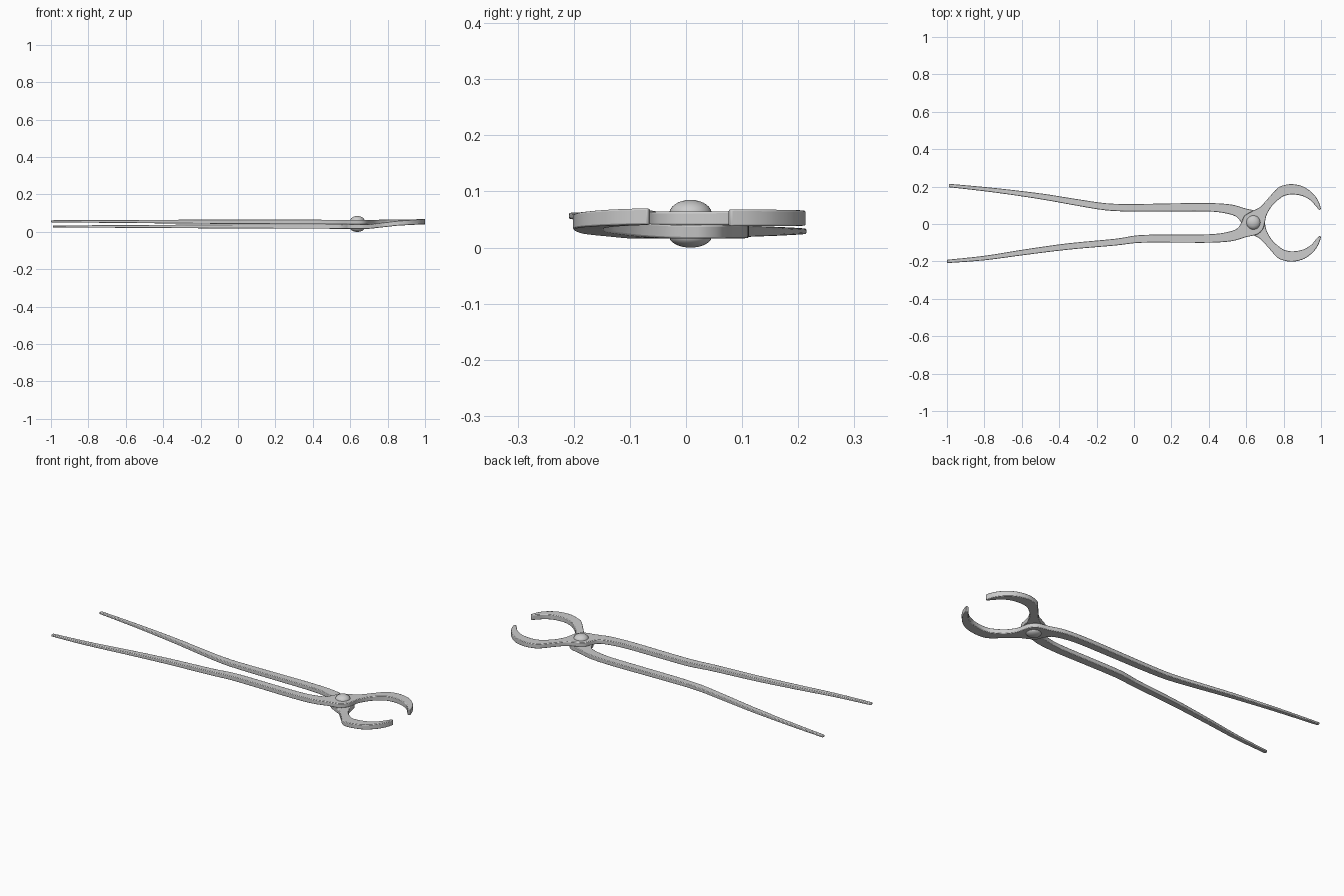
import bpy, bmesh
from mathutils import Vector

if "Cube" in bpy.data.objects:
    bpy.data.objects.remove(bpy.data.objects["Cube"])

# Handle centre stations: x, y, width
HANDLE_A = [(-1.0, -.200, .018), (-.80, -.182, .024), (-.58, -.150, .030), (-.35, -.120, .034),
            (-.10, -.097, .036), (.03, -.080, .041), (.22, -.078, .043)]
HANDLE_B = [(-.99, -.194, .018), (-.75, -.169, .024), (-.50, -.136, .031), (-.32, -.106, .035),
            (-.15, -.080, .038), (0, -.075, .040), (.22, -.077, .043)]
# Joint and jaw: paired edge points (outer x, y, inner x, y)
JAW = [(.40, -.055, .40, -.100), (.49, -.045, .52, -.092), (.55, -.025, .60, -.070),
       (.575, .010, .66, -.055), (.592, .045, .69, -.025), (.635, .070, .70, .010),
       (.675, .092, .71, .050), (.72, .140, .74, .100), (.765, .190, .785, .140),
       (.80, .207, .812, .153), (.85, .213, .85, .158), (.91, .198, .90, .150),
       (.96, .160, .943, .127), (.988, .118, .970, .098), (1.0, .080, .990, .075)]


def smooth(rows, steps=4):
    """Catmull-Rom interpolation through rows of numbers."""
    pts = [Vector(r) for r in rows]
    out = []
    for i in range(len(pts) - 1):
        p0, p1, p2 = pts[max(i - 1, 0)], pts[i], pts[i + 1]
        p3 = pts[min(i + 2, len(pts) - 1)]
        for s in range(steps):
            t = s / steps
            out.append(.5 * (2 * p1 + (p2 - p0) * t + (2 * p0 - 5 * p1 + 4 * p2 - p3) * t * t
                             + (3 * p1 - p0 - 3 * p2 + p3) * t ** 3))
    return out + [pts[-1]]


def level(keys, x):
    """Bottom and top height at x, from (x, bottom, top) keys."""
    x = min(max(x, keys[0][0]), keys[-1][0])
    for a, b in zip(keys, keys[1:]):
        if x <= b[0]:
            t = (x - a[0]) / (b[0] - a[0])
            return a[1] + (b[1] - a[1]) * t, a[2] + (b[2] - a[2]) * t


def finish(bm, name, bevel=0):
    bmesh.ops.recalc_face_normals(bm, faces=bm.faces)
    me = bpy.data.meshes.new(name)
    bm.to_mesh(me)
    bm.free()
    ob = bpy.data.objects.new(name, me)
    bpy.context.collection.objects.link(ob)
    if bevel:
        m = ob.modifiers.new("soft_edges", 'BEVEL')
        m.width, m.segments, m.limit_method = bevel, 2, 'ANGLE'
        m.angle_limit = .9
    bpy.ops.object.select_all(action='DESELECT')
    ob.select_set(True)
    bpy.context.view_layer.objects.active = ob
    bpy.ops.object.shade_smooth_by_angle(angle=.6)
    return ob


def arm(name, handle, heights, mirror):
    rows = [(x, y + w / 2, x, y - w / 2) for x, y, w in handle] + JAW
    bm = bmesh.new()
    rings = []
    for ox, oy, ix, iy in smooth(rows):
        if mirror:
            oy, iy = .012 - oy, .012 - iy
        ring = []
        (ob, ot), (ib, it) = level(heights, ox), level(heights, ix)
        for co in ((ox, oy, ob), (ix, iy, ib), (ix, iy, it), (ox, oy, ot)):
            ring.append(bm.verts.new(co))
        rings.append(ring)
    for r, s in zip(rings, rings[1:]):
        for k in range(4):
            j = (k + 1) % 4
            bm.faces.new((r[k], r[j], s[j], s[k]))
    bm.faces.new(rings[0])
    bm.faces.new(rings[-1])
    return finish(bm, name, .003)


# Two crossing arms, one lying over the other
arm("upper_arm", HANDLE_A,
    [(-1, .051, .062), (0, .042, .066), (.7, .040, .064), (1, .038, .068)], False)
arm("lower_arm", HANDLE_B,
    [(-1, .024, .034), (0, .018, .040), (.7, .016, .040), (.85, .033, .059), (1, .041, .070)], True)

# Domed rivet through the joint
bm = bmesh.new()
bmesh.ops.create_uvsphere(bm, u_segments=32, v_segments=15, radius=1)
for v in bm.verts:
    up = v.co.z > 0
    v.co = (.638 + v.co.x * .038, .008 + v.co.y * .038,
            .06 + v.co.z * .025 if up else .02 + v.co.z * .02)
finish(bm, "rivet")
